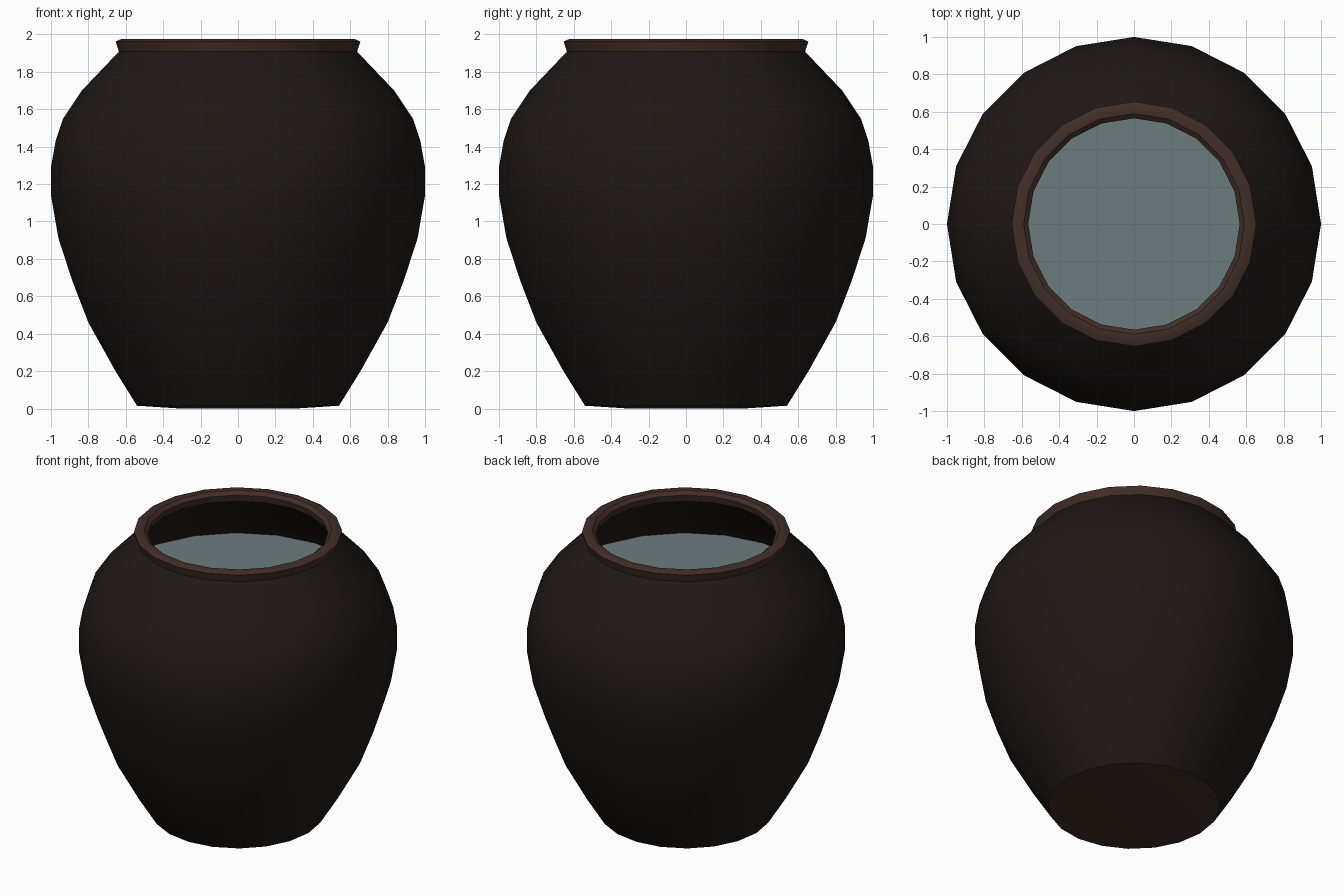
import bpy, bmesh, math

if "Cube" in bpy.data.objects:
    bpy.data.objects.remove(bpy.data.objects["Cube"])

SIDES = 20


def material(name, rgb):
    m = bpy.data.materials.new(name)
    m.diffuse_color = (*rgb, 1)
    m.use_nodes = True
    m.node_tree.nodes["Principled BSDF"].inputs["Base Color"].default_value = m.diffuse_color
    return m


glaze = material("dark_glaze", (0.014, 0.0095, 0.008))
clay = material("brown_clay", (0.055, 0.027, 0.02))
water_mat = material("water", (0.15, 0.2, 0.205))


def lathe(name, profile, mat, closed=False):
    """Revolve (radius, z) points about z; radius 0 makes a pole."""
    bm = bmesh.new()
    rings = []
    for r, z in profile:
        if r == 0:
            rings.append([bm.verts.new((0, 0, z))] * SIDES)
        else:
            rings.append([bm.verts.new((r * math.cos(i * math.tau / SIDES),
                                        r * math.sin(i * math.tau / SIDES), z))
                          for i in range(SIDES)])
    pairs = list(zip(rings, rings[1:]))
    if closed:
        pairs.append((rings[-1], rings[0]))
    for a, b in pairs:
        for i in range(SIDES):
            j = (i + 1) % SIDES
            bm.faces.new(dict.fromkeys((a[i], a[j], b[j], b[i])))
    bmesh.ops.recalc_face_normals(bm, faces=bm.faces)
    mesh = bpy.data.meshes.new(name)
    bm.to_mesh(mesh)
    bm.free()
    obj = bpy.data.objects.new(name, mesh)
    bpy.context.collection.objects.link(obj)
    mesh.materials.append(mat)
    bpy.ops.object.select_all(action='DESELECT')
    obj.select_set(True)
    bpy.context.view_layer.objects.active = obj
    bpy.ops.object.shade_smooth_by_angle(angle=math.radians(32))
    return obj


# Hollow jar body: underside, outer wall, mouth, inner wall, floor
jar = lathe("jar_body", [
    (0, 0.0), (0.31, 0.0), (0.54, 0.015),
    (0.655, 0.20), (0.80, 0.46), (0.885, 0.68), (0.96, 0.91),
    (1.0, 1.14), (1.0, 1.29), (0.975, 1.43), (0.935, 1.55),
    (0.835, 1.70), (0.635, 1.91),
    (0.575, 1.91), (0.76, 1.68), (0.86, 1.53), (0.92, 1.29),
    (0.92, 1.14), (0.72, 0.46), (0.48, 0.09), (0, 0.08)], glaze)

# Bare clay underside
jar.data.materials.append(clay)
for face in jar.data.polygons:
    if face.center.z < 0.02:
        face.material_index = 1

# Rolled lip around the mouth
lathe("jar_rim", [(0.575, 1.905), (0.636, 1.905), (0.654, 1.962),
                  (0.625, 1.975), (0.59, 1.972), (0.565, 1.95)],
      clay, closed=True)

# Water surface just below the shoulder
lathe("water_surface", [(0, 1.56), (0.85, 1.56)], water_mat)
